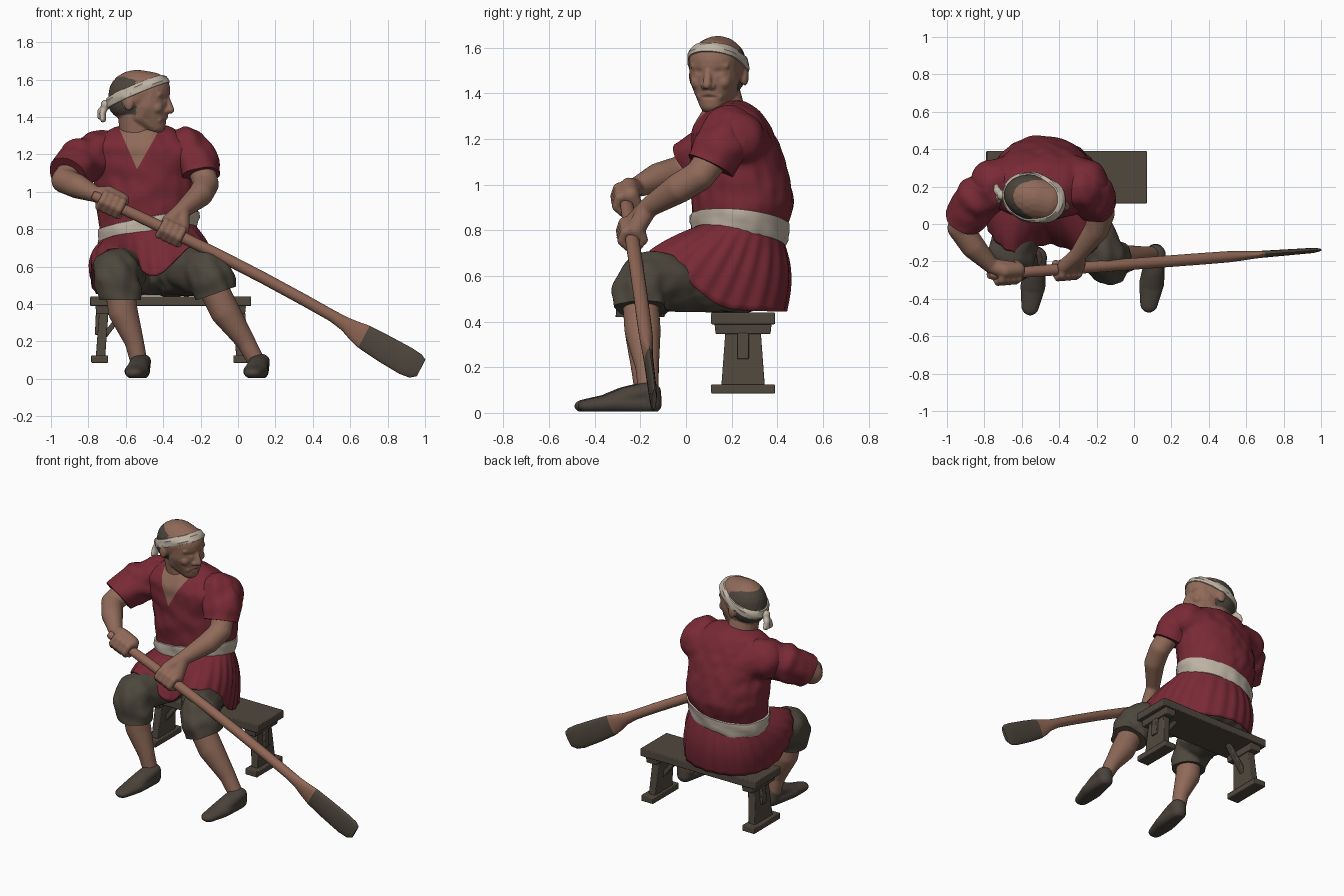
import bpy, bmesh, math
from mathutils import Vector, noise
from mathutils.bvhtree import BVHTree

if "Cube" in bpy.data.objects:
    bpy.data.objects.remove(bpy.data.objects["Cube"])


def material(name, rgb):
    m = bpy.data.materials.new(name)
    m.diffuse_color = (*rgb, 1)
    m.use_nodes = True
    m.node_tree.nodes["Principled BSDF"].inputs["Base Color"].default_value = m.diffuse_color
    return m


SKIN = material("skin", (0.28, 0.145, 0.10))
RED = material("red cloth", (0.19, 0.023, 0.036))
CREAM = material("cream cloth", (0.52, 0.45, 0.37))
DARK = material("dark trousers", (0.075, 0.064, 0.046))
BENCH = material("dark wood", (0.08, 0.065, 0.048))
OAR = material("oar wood", (0.29, 0.14, 0.095))
SHOE = material("shoe leather", (0.068, 0.055, 0.043))
HAIR = material("hair", (0.075, 0.06, 0.046))

tmp = bmesh.new()
bmesh.ops.create_icosphere(tmp, subdivisions=3, radius=1)
SPHERE = [v.co.copy() for v in tmp.verts]
tmp.free()


def add_object(name, bm, *mats):
    me = bpy.data.meshes.new(name)
    bm.to_mesh(me)
    bm.free()
    for m in mats:
        me.materials.append(m)
    ob = bpy.data.objects.new(name, me)
    bpy.context.collection.objects.link(ob)
    return ob


def smooth(ob, angle=40):
    bpy.ops.object.select_all(action='DESELECT')
    ob.select_set(True)
    bpy.context.view_layer.objects.active = ob
    bpy.ops.object.shade_smooth_by_angle(angle=math.radians(angle))


def blob(name, chains, mats, voxel=0.01, soft=4, cuts=(), wrinkle=0):
    """Fuse chains of ellipsoids (x, y, z, r or rx, ry, rz) into one smooth skin."""
    bm = bmesh.new()
    for ch in chains:
        for pair in (zip(ch, ch[1:]) if len(ch) > 1 else [ch]):
            vs = []
            for p in pair:
                r = p[3:] if len(p) == 6 else (p[3],) * 3
                vs += [bm.verts.new([p[i] + d[i] * r[i] for i in range(3)]) for d in SPHERE]
            bmesh.ops.convex_hull(bm, input=vs, use_existing_faces=False)
            bmesh.ops.delete(bm, geom=[v for v in vs if v.is_valid and not v.link_faces], context='VERTS')
    ob = add_object(name, bm)
    rem = ob.modifiers.new("fuse", 'REMESH')
    rem.mode, rem.voxel_size = 'VOXEL', voxel
    sm = ob.modifiers.new("soften", 'SMOOTH')
    sm.factor, sm.iterations = 0.5, soft
    dg = bpy.context.evaluated_depsgraph_get()
    me = bpy.data.meshes.new_from_object(ob.evaluated_get(dg))
    ob.modifiers.clear()
    ob.data = me
    me.materials.clear()
    for m in mats:
        me.materials.append(m)
    bm = bmesh.new()
    bm.from_mesh(me)
    if wrinkle:
        bm.normal_update()
        for v, n in [(v, v.normal.copy()) for v in bm.verts]:
            c = v.co
            v.co += n * wrinkle * noise.noise(Vector((c.x * 13 + c.z * 6, c.y * 11, c.z * 10 - c.x * 5)))
    for co, no in cuts:
        bmesh.ops.bisect_plane(bm, geom=bm.verts[:] + bm.edges[:] + bm.faces[:],
                               plane_co=co, plane_no=no, clear_outer=True)
        bmesh.ops.holes_fill(bm, edges=[e for e in bm.edges if e.is_boundary], sides=0)
    for f in bm.faces:
        f.material_index = 0
    bm.to_mesh(me)
    bm.free()
    smooth(ob)
    return ob


def loft(name, rings, mats, caps=True, loop=False):
    bm = bmesh.new()
    rows = [[bm.verts.new(p) for p in r] for r in rings]
    n = len(rows[0])
    for a, b in list(zip(rows, rows[1:])) + ([(rows[-1], rows[0])] if loop else []):
        for i in range(n):
            bm.faces.new((a[i], a[(i + 1) % n], b[(i + 1) % n], b[i]))
    if caps and not loop:
        bm.faces.new(rows[0][::-1])
        bm.faces.new(rows[-1])
    bmesh.ops.recalc_face_normals(bm, faces=bm.faces)
    ob = add_object(name, bm, *mats)
    smooth(ob)
    return ob


def beam(name, p0, s0, p1, s1):
    ring = lambda p, s: [(p[0] + i * s[0] / 2, p[1] + j * s[1] / 2, p[2])
                         for i, j in ((-1, -1), (1, -1), (1, 1), (-1, 1))]
    ob = loft(name, [ring(p0, s0), ring(p1, s1)], [BENCH])
    bv = ob.modifiers.new("worn edge", 'BEVEL')
    bv.width, bv.segments = 0.005, 2


def wrap(name, target, centre, zfun, half, thick):
    """Cloth band lying on the target: march outwards along the tilted band until outside."""
    bm = bmesh.new()
    bm.from_mesh(target.data)
    tree = BVHTree.FromBMesh(bm)
    bm.free()
    rings = []
    for h, off in ((-1, -0.01), (-.95, .6), (-.4, 1), (0, .8), (.4, 1), (.95, .6), (1, -0.01)):
        ring = []
        for k in range(96):
            a = k * math.tau / 96
            d = Vector((math.cos(a), math.sin(a), 0))
            point = lambda r: Vector((centre[0] + d.x * r, centre[1] + d.y * r, zfun(d.x * r, d.y * r) + h * half))
            start = point(.5)
            ray = (point(0) - start).normalized()
            hit = tree.ray_cast(start, ray)[0]
            ring.append(hit - ray * (off * thick + 0.002 * math.sin(5 * a + 4 * h)))
        rings.append(ring)
    return loft(name, rings, [CREAM], loop=True)


# Bench
beam("seat", (-.36, .25, .388), (.86, .28), (-.36, .25, .44), (.86, .28))
for side in (-1, 1):
    X = lambda d: -.36 + side * d
    beam("bench_foot", (X(.38), .25, .085), (.09, .28), (X(.38), .25, .125), (.09, .28))
    beam("bench_leg", (X(.375), .25, .12), (.05, .19), (X(.355), .25, .39), (.05, .15))
    beam("bench_cleat", (X(.36), .25, .345), (.075, .24), (X(.36), .25, .39), (.085, .25))
    beam("bench_tenon", (X(.39), .25, .235), (.03, .05), (X(.385), .25, .35), (.03, .05))
    beam("bench_brace", (X(.36), .25, .22), (.035, .04), (X(.23), .25, .39), (.035, .04))

# Oar: slightly bowed shaft flaring into a flat dark-tipped blade
A, B = Vector((-.76, -.27, .975)), Vector((.975, -.14, .06))
U = (B - A).normalized()
W = (Vector((0, 0, 1)) - U * U.z).normalized()
F = U.cross(W)
axis = lambda s: A + U * s + W * .032 * math.sin(math.pi * s / 1.97)
rings = []
for s, w, t, c in ((-.02, .02, .02, 0), (0, .027, .027, 0), (.25, .03, .03, 0), (.5, .031, .031, 0),
                   (.75, .031, .031, 0), (1, .031, .031, 0), (1.25, .031, .031, 0), (1.42, .031, .03, 0),
                   (1.5, .038, .026, -.004), (1.56, .053, .022, -.01), (1.62, .066, .019, -.012),
                   (1.75, .074, .017, -.012), (1.88, .077, .015, -.01), (1.94, .07, .014, -.006),
                   (1.97, .05, .01, 0)):
    rings.append([axis(s) + W * (c + w * math.cos(a)) + F * t * math.sin(a)
                  for a in (k * math.tau / 24 for k in range(24))])
oar = loft("oar", rings, [OAR, BENCH])
for p in oar.data.polygons:
    p.material_index = int((p.center - A).dot(U) > 1.62)


# Arms with fists closed around the oar
def fist(s, wrist):
    chains = []
    for i in range(4):
        o = axis(s + (i - 1.5) * .033)
        chains.append([(*(o + (W * math.sin(q) + F * math.cos(q)) * .046), .021)
                       for q in map(math.radians, (100, 45, -15, -75, -135))])
    c = axis(s)
    palm = [(*(c + U * d + W * .043 - F * .015), .04) for d in (-.035, .045)]
    thumb = [palm[1], (*(c + U * .06 - F * .047), .023), (*(c + U * .065 - W * .04 - F * .01), .02)]
    return chains + [palm, thumb, [wrist, palm[0]], [wrist, palm[1]]]


wr, wl = (-.76, -.225, .985, .042), (-.3, -.165, .9, .044)
blob("right_arm", [[(-.86, .12, 1.15, .075), (-.93, -.02, 1.06, .068), (-.86, -.12, 1.03, .066), wr]]
     + fist(.09, wr), [SKIN], .008, 3)
blob("left_arm", [[(-.21, .15, 1.16, .075), (-.17, .06, 1.04, .068), (-.2, -.03, .985, .067), wl]]
     + fist(.445, wl), [SKIN], .008, 3)

# Tunic body with open V neck, and sleeves
tunic = blob("tunic_body", [[(-.485, .23, .7, .25, .195, .1), (-.485, .235, .8, .255, .2, .08),
                             (-.49, .25, .92, .275, .228, .12), (-.49, .23, 1.08, .28, .212, .1),
                             (-.5, .2, 1.22, .32, .18, .105), (-.51, .2, 1.27, .23, .15, .1)],
                            [(-.75, .22, 1.2, .125), (-.5, .27, 1.14, .2, .145, .13), (-.26, .22, 1.2, .125)]],
             [RED, SKIN], .012, 5, wrinkle=.009)
bm = bmesh.new()
bm.from_mesh(tunic.data)
tip = Vector((-.54, 0, 1.12))
planes = [(tip, Vector((.23, 0, .1))), (tip, Vector((-.23, 0, .13))), (Vector((0, .17, 0)), Vector((0, -1, 0)))]
for co, no in planes:
    bmesh.ops.bisect_plane(bm, geom=bm.verts[:] + bm.edges[:] + bm.faces[:], plane_co=co, plane_no=no)
for f in bm.faces:
    c = f.calc_center_median()
    f.material_index = int(all((c - co).dot(no) > 0 for co, no in planes))
bm.to_mesh(tunic.data)
bm.free()
blob("right_sleeve", [[(-.72, .21, 1.21, .12), (-.84, .13, 1.16, .125), (-.92, 0, 1.08, .105)]],
     [RED], .011, 4, [((-.905, .02, 1.09), (-.4, -.7, -.6))], .015)
blob("left_sleeve", [[(-.28, .19, 1.22, .125), (-.23, .16, 1.17, .12), (-.2, .09, 1.07, .105)]],
     [RED], .011, 4, [((-.2, .1, 1.085), (.15, -.42, -.88))], .015)

# Belt
wrap("belt", tunic, (-.485, .23), lambda x, y: .795 + .18 * x - .1 * y, .05, .016)

# Skirt of the tunic, draped over the thighs; hem points run round from the front
hem = [Vector(p) for p in ((-.45, -.11, .55), (-.25, -.16, .71), (-.13, -.04, .62), (-.15, .15, .47),
                           (-.25, .36, .445), (-.47, .44, .445), (-.68, .36, .445), (-.77, .15, .47),
                           (-.78, -.03, .61), (-.65, -.15, .7))]
rings = []
for j in range(15):
    t, ring = j / 14, []
    for k in range(160):
        i, u = divmod(k / 16, 1)
        p0, p1, p2, p3 = (hem[(int(i) + d) % 10] for d in (-1, 0, 1, 2))
        low = (p1 * 2 + (p2 - p0) * u + (p0 * 2 - p1 * 5 + p2 * 4 - p3) * u * u
               + (p1 * 3 - p0 - p2 * 3 + p3) * u ** 3) / 2
        a = k / 160 * math.tau - math.pi / 2
        d = Vector((math.cos(a), math.sin(a), 0))
        top = Vector((-.485, .23, .785)) + Vector((.25 * d.x, .195 * d.y, .045 * d.x - .02 * d.y))
        pleat = .004 * math.sin(26 * a + math.sin(3 * a)) * min(1, 3 * t)
        ring.append(top.lerp(low, t) + d * (pleat + .026 * math.sin(math.pi * t)))
    rings.append(ring)
skirt = loft("tunic_skirt", rings, [RED], caps=False)
skirt.modifiers.new("cloth", 'SOLIDIFY').thickness = .008

# Breeches, shins, shoes
blob("breeches", [[(-.58, .25, .56, .125), (-.62, 0, .57, .13), (-.655, -.17, .575, .122),
                   (-.65, -.2, .52, .122), (-.62, -.2, .42, .105)],
                  [(-.36, .25, .56, .125), (-.26, 0, .575, .13), (-.165, -.17, .58, .122),
                   (-.14, -.2, .53, .122), (-.11, -.2, .43, .115)],
                  [(-.55, .25, .57, .19, .16, .12), (-.39, .25, .57, .19, .16, .12)]],
     [DARK], .012, 3, [((-.65, -.2, .42), (0, 0, -1)), ((-.12, -.2, .455), (.35, 0, -1))], .016)
blob("right_shin", [[(-.635, -.2, .5, .08), (-.615, -.19, .36, .08), (-.555, -.19, .2, .052),
                     (-.53, -.18, .09, .046)]], [SKIN], .01)
blob("left_shin", [[(-.14, -.2, .5, .08), (-.07, -.19, .36, .08), (.04, -.17, .2, .052),
                    (.1, -.165, .09, .046)]], [SKIN], .01)
for name, x, y in (("right_shoe", -.52, -.18), ("left_shoe", .115, -.165)):
    blob(name, [[(x, y, .095, .056, .056, .04), (x, y + .01, .04, .05, .05, .045),
                 (x - .02, y - .15, .04, .068, .06, .045), (x - .035, y - .26, .03, .048, .05, .03)],
                [(x, y, .095, .056, .056, .04), (x - .01, y - .09, .07, .056, .05, .045),
                 (x - .02, y - .15, .05, .06, .05, .04)]],
         [SHOE], .008, 3, [((0, 0, .005), (0, 0, -1))])

# Head and neck, built facing +x and then turned
S = (-1, 1)
cran = (-.02, 0, 1.525, .155, .124, .127)
brow = (.055, 0, 1.545, .105, .108, .095)
jaw = (.015, 0, 1.405, .085, .094, .06)
chin = (.083, 0, 1.352, .052, .055, .042)
head = blob("head", [[cran, brow], [cran, (-.065, 0, 1.48, .115, .11, .1)],
                     [brow, (.04, 0, 1.46, .112, .108, .07), chin], [(.04, 0, 1.46, .11, .108, .07), jaw, chin],
                     [(-.04, 0, 1.43, .085), (-.02, .035, 1.27, .1)],
                     [(.145, 0, 1.5, .015), (.165, 0, 1.437, .02)]]
            + [[(.146, .017 * k, 1.432, .017)] for k in S]
            + [[(.142, .015 * k, 1.523, .016), (.118, .072 * k, 1.52, .016)] for k in S]
            + [[(-.035, .118 * k, 1.475, .028, .016, .042)] for k in S]
            + [[(.102, .055 * k, 1.45, .036)] for k in S]
            + [[(.136, 0, 1.403, .016), (.115, .045 * k, 1.385, .014)] for k in S],
            [SKIN, HAIR], .006, 3)
for v in head.data.vertices:
    c = v.co
    if c.x > .06:
        socket = math.exp(-((abs(c.y) - .045) / .02) ** 2 - ((c.z - 1.495) / .013) ** 2)
        mouth = math.exp(-(c.y / .035) ** 2 - ((c.z - 1.383) / .006) ** 2)
        c.x -= .008 * socket + .006 * mouth
for p in head.data.polygons:
    c = p.center
    p.material_index = int(c.x < 0 and 1.41 < c.z < 1.615 - .3 * max(0, c.x + .07)
                           and not (abs(c.y) > .105 and c.x > -.07 and c.z < 1.52))

# Headband with knot and hanging ends
band = wrap("headband", head, (-.01, 0), lambda x, y: 1.543 + .42 * x, .029, .012)
knot = blob("headband_knot", [[(-.185, -.03, 1.465, .028)],
                              [(-.185, -.03, 1.46, .017), (-.2, -.04, 1.42, .016, .024, .02),
                               (-.195, -.05, 1.385, .015, .03, .015)],
                              [(-.185, -.03, 1.46, .017), (-.22, -.01, 1.43, .016, .022, .02),
                               (-.225, 0, 1.4, .015, .024, .015)]], [CREAM], .006, 2)
for ob in (head, band, knot):
    ob.location = (-.52, .135, 0)
    ob.rotation_euler.z = math.radians(-15)
